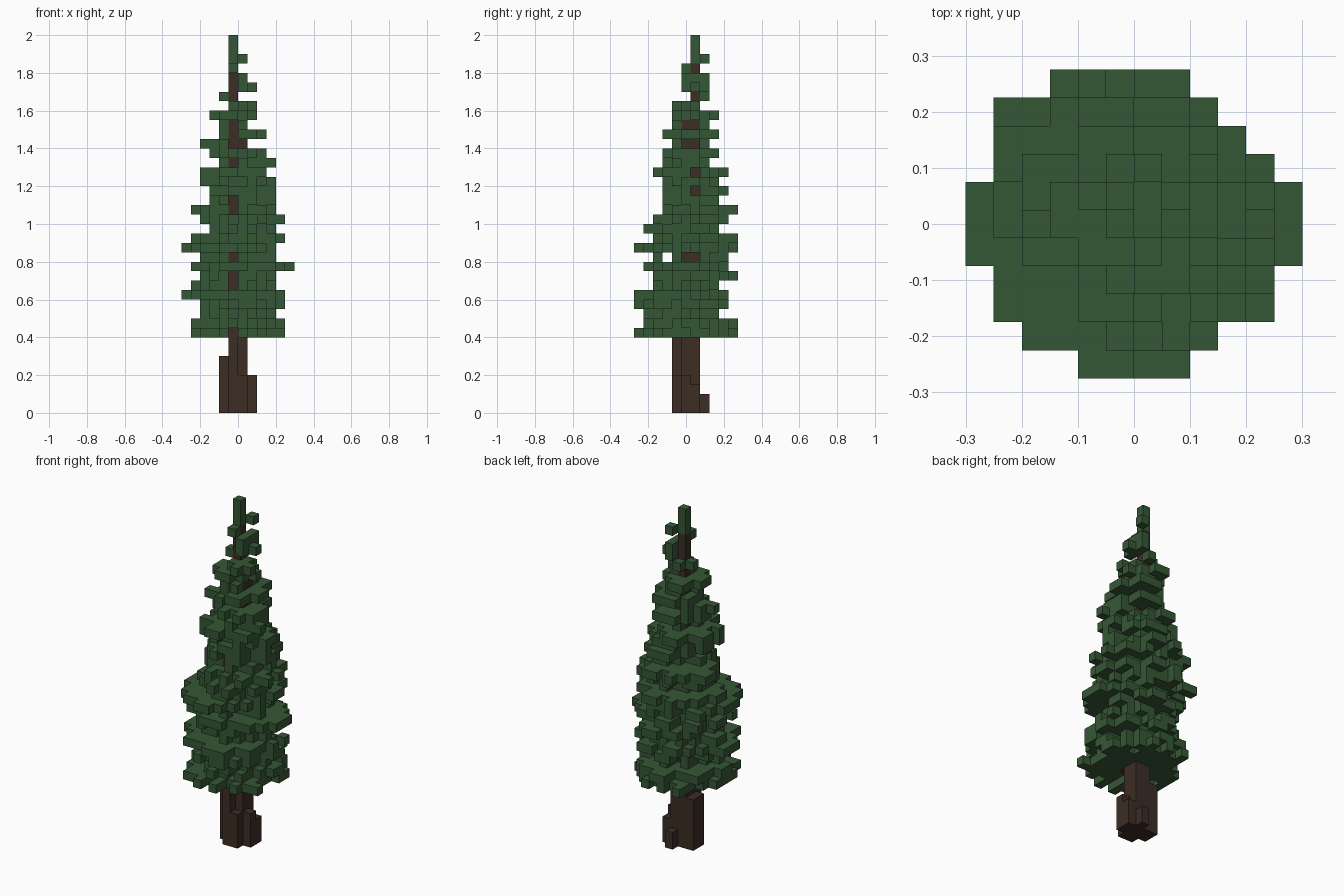
import bpy
import bmesh
import random
from mathutils import Vector

random.seed(12)
CELL = 0.05

if "Cube" in bpy.data.objects:
    bpy.data.objects.remove(bpy.data.objects["Cube"], do_unlink=True)


def make_material(name, colour):
    mat = bpy.data.materials.new(name)
    mat.use_nodes = True
    mat.diffuse_color = (*colour, 1)
    mat.node_tree.nodes["Principled BSDF"].inputs["Base Color"].default_value = (*colour, 1)
    return mat


def column(cells, i, j, bottom, top):
    """Stack of blocks; i counts along x, j along y (j is centred on the axis)."""
    cells.update((i, j, k) for k in range(bottom, top))


def build_blocks(name, cells, solid, mat):
    """Skin a set of blocks, leaving out faces hidden against other blocks."""
    bm = bmesh.new()
    verts = {}

    def vert(corner):
        key = tuple(corner)
        if key not in verts:
            verts[key] = bm.verts.new((key[0] * CELL, (key[1] - 0.5) * CELL, key[2] * CELL))
        return verts[key]

    for cell in sorted(cells):
        for axis in range(3):
            for side in (0, 1):
                neighbour = list(cell)
                neighbour[axis] += 2 * side - 1
                if tuple(neighbour) in solid:
                    continue
                u, v = (axis + 1) % 3, (axis + 2) % 3
                loop = []
                for du, dv in ((0, 0), (1, 0), (1, 1), (0, 1)):
                    corner = list(cell)
                    corner[axis] += side
                    corner[u] += du
                    corner[v] += dv
                    loop.append(vert(corner))
                bm.faces.new(loop if side else loop[::-1])
    mesh = bpy.data.meshes.new(name)
    bm.to_mesh(mesh)
    bm.free()
    mesh.materials.append(mat)
    obj = bpy.data.objects.new(name, mesh)
    bpy.context.collection.objects.link(obj)
    return obj


# Trunk: thick core that thins towards the tip
trunk = set()
for i in (-1, 0):
    for j in (-1, 0, 1):
        column(trunk, i, j, 0, 23 if j < 0 else 31)
for k in range(4, 8):
    trunk.discard((0, -1, k))
column(trunk, -1, 1, 31, 37)

# Root flares
column(trunk, -2, 0, 0, 6)
column(trunk, -2, 1, 0, 6)
column(trunk, 1, 0, 0, 4)
column(trunk, 1, 1, 0, 3)
column(trunk, 0, 2, 0, 2)

# Foliage reach in blocks for each layer, lowest layer first
FIRST = 8
LEFT = "5544654546534533442342231211"
RIGHT = "5545544644545444434313322121"
FRONT = "5445534435343222232212111000"
BACK = "5534435445534534342323231222"
SPARSE = {10, 16, 26, 28, 30, 33, 34, 35}

foliage = set()
for n, reach in enumerate(zip(LEFT, RIGHT, FRONT, BACK)):
    k = FIRST + n
    left, right, front, back = map(int, reach)
    x0, x1, y0, y1 = -left, right - 1, -front, back
    cx, cy = (x0 + x1) / 2, (y0 + y1) / 2
    hx, hy = (x1 - x0 + 1) / 2, (y1 - y0 + 1) / 2
    limit = 0.72 if k in SPARSE else 0.9
    # Ragged round pad
    for i in range(x0, x1 + 1):
        for j in range(y0, y1 + 1):
            d = (((i - cx) / hx) ** 2 + ((j - cy) / hy) ** 2) ** 0.5
            if d + random.uniform(-0.2, 0.25) < limit:
                foliage.add((i, j, k))
    # One bough tip reaching out on each side
    mi, mj = round(cx), round(cy)
    spread = 1 if n < 20 else 0
    for tip in (x0, x1):
        j = mj + random.randint(-spread, spread)
        foliage.update((i, j, k) for i in range(min(tip, mi), max(tip, mi) + 1))
    for tip in (y0, y1):
        i = mi + random.randint(-spread, spread)
        foliage.update((i, j, k) for j in range(min(tip, mj), max(tip, mj) + 1))

# Gaps where the trunk shows through
for k in (8, 13, 14, 16, 28, 29, 30, 33, 35):
    foliage -= {(-1, j, k) for j in range(-6, 0 if k < 31 else 1)}
for k in (16, 28, 30, 33):
    foliage -= {(i, j, k) for i in range(0, 6) for j in (0, 1)}
for k in (23, 25):
    foliage -= {(i, 1, k) for i in range(1, 6)}

# Slender tip with its stray tufts
foliage.add((-1, 0, 36))
foliage.add((0, 2, 37))
column(foliage, -1, 1, 37, 40)
foliage -= trunk

solid = trunk | foliage
build_blocks("trunk", trunk, solid, make_material("dark bark brown", (0.045, 0.026, 0.018)))
build_blocks("foliage", foliage, solid, make_material("pine green", (0.036, 0.095, 0.036)))
